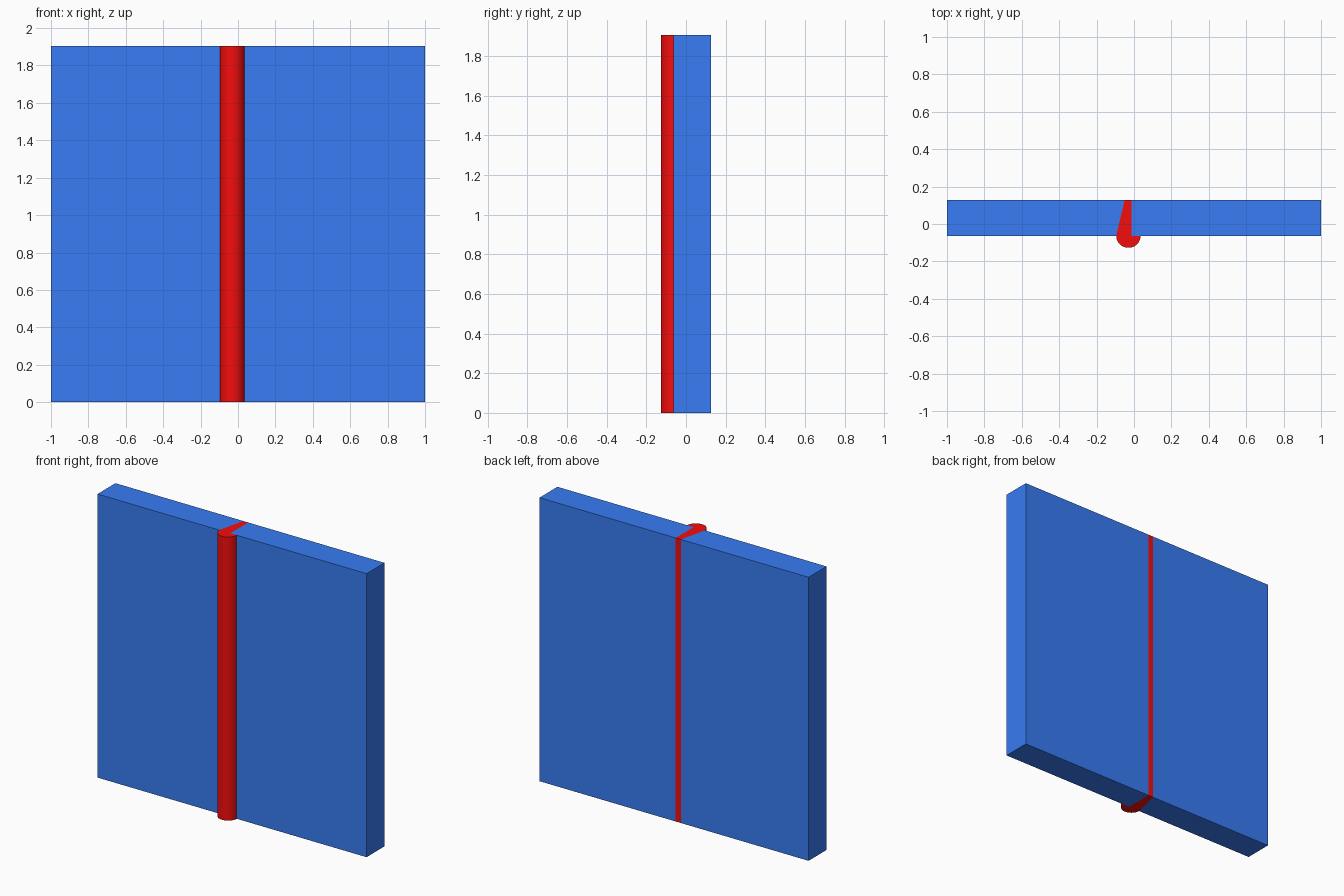
import bpy, bmesh, math

if "Cube" in bpy.data.objects:
    bpy.data.objects.remove(bpy.data.objects["Cube"])

H = 1.905                    # plate height
FRONT, BACK = -0.0635, 0.127 # plate faces in y
ROOT_X = -0.0127             # square edge of the right plate
BEVEL_BACK, BEVEL_FRONT = -0.05, -0.095  # sloped edge of the left plate


def material(name, color):
    m = bpy.data.materials.new(name)
    m.diffuse_color = (*color, 1)
    m.use_nodes = True
    m.node_tree.nodes["Principled BSDF"].inputs["Base Color"].default_value = m.diffuse_color
    return m


def extrude_profile(name, points, mat):
    """Closed xy profile extruded up to the plate height."""
    bm = bmesh.new()
    face = bm.faces.new([bm.verts.new((x, y, 0)) for x, y in points])
    top = bmesh.ops.extrude_face_region(bm, geom=[face])["geom"]
    bmesh.ops.translate(bm, vec=(0, 0, H),
                        verts=[v for v in top if isinstance(v, bmesh.types.BMVert)])
    bmesh.ops.recalc_face_normals(bm, faces=bm.faces)
    mesh = bpy.data.meshes.new(name)
    bm.to_mesh(mesh)
    bm.free()
    obj = bpy.data.objects.new(name, mesh)
    bpy.context.collection.objects.link(obj)
    mesh.materials.append(mat)
    return obj


blue = material("plate_blue", (0.04, 0.2, 0.9))
red = material("weld_red", (0.9, 0.004, 0.004))

# Two plates: bevelled edge on the left one, square edge on the right one
extrude_profile("left_plate", [(-1, FRONT), (BEVEL_FRONT, FRONT),
                               (BEVEL_BACK, BACK), (-1, BACK)], blue)
extrude_profile("right_plate", [(ROOT_X, FRONT), (1, FRONT),
                                (1, BACK), (ROOT_X, BACK)], blue)

# Weld: groove filling with a rounded bead on the front
rx, ry, n = 0.065, 0.0635, 32
cx = BEVEL_FRONT + rx
arc = [(cx - rx * math.cos(math.pi * i / n), FRONT - ry * math.sin(math.pi * i / n))
       for i in range(n + 1)]
weld = extrude_profile("weld_bead", arc + [(ROOT_X, FRONT), (ROOT_X, BACK),
                                           (BEVEL_BACK, BACK)], red)
bpy.context.view_layer.objects.active = weld
weld.select_set(True)
bpy.ops.object.shade_smooth_by_angle(angle=math.radians(12))
